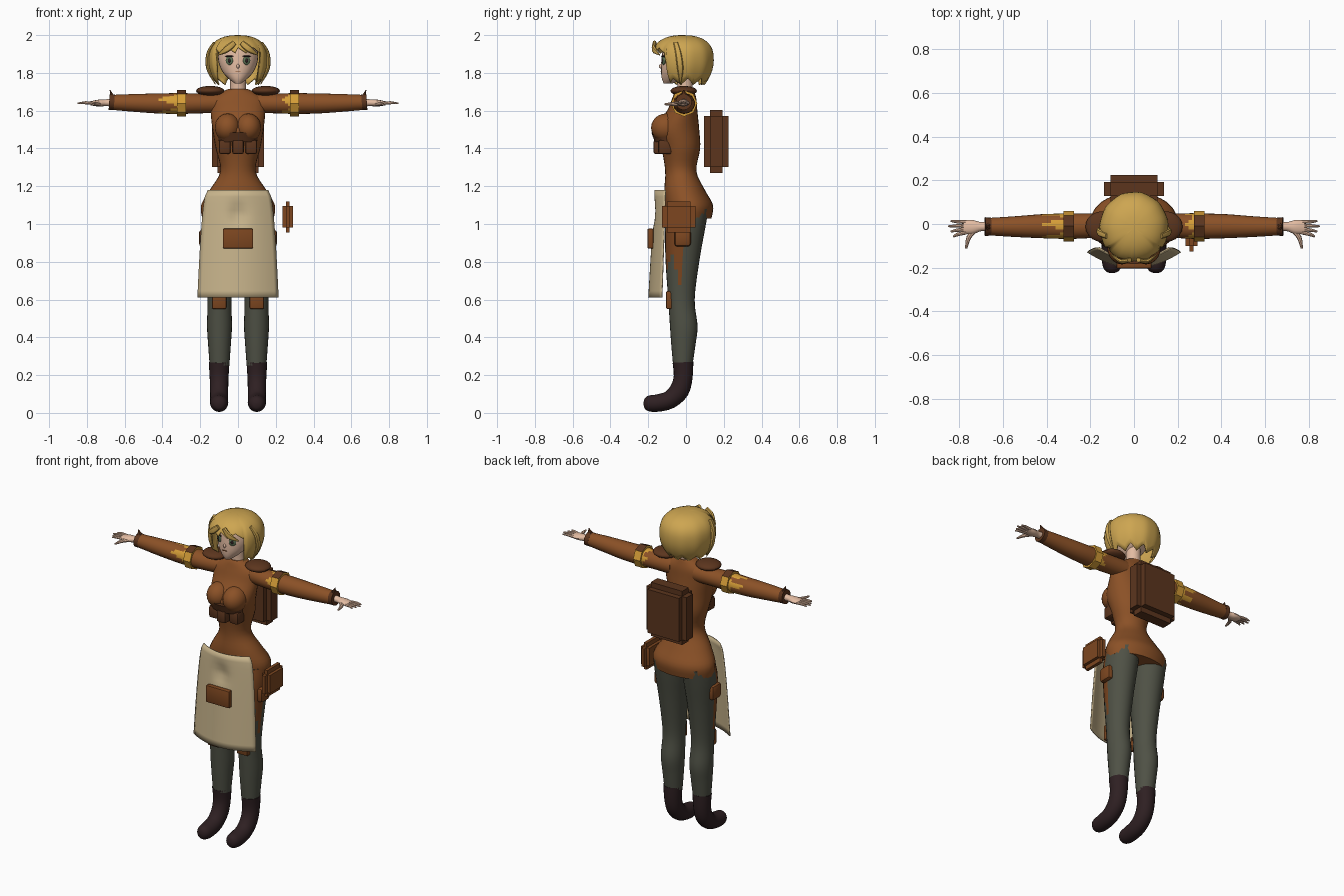
import bpy, bmesh
from math import sin, cos, pi, exp, radians, atan2
from mathutils import Vector, Matrix

if "Cube" in bpy.data.objects:
    bpy.data.objects.remove(bpy.data.objects["Cube"])


def material(name, *srgb):
    m = bpy.data.materials.new(name)
    m.use_nodes = True
    colour = [(c / 255) ** 2.2 for c in srgb] + [1]
    m.diffuse_color = colour
    m.node_tree.nodes["Principled BSDF"].inputs["Base Color"].default_value = colour
    return m


JACKET = material("jacket_brown", 138, 82, 43)
DARK = material("dark_leather", 92, 56, 35)
POUCH = material("pouch_leather", 124, 72, 37)
GOLD = material("gold", 212, 156, 58)
SKIN = material("skin", 226, 186, 160)
HAIR = material("blond_hair", 204, 164, 82)
CLOTH = material("apron_cloth", 198, 178, 138)
PANTS = material("trouser_grey", 80, 82, 71)
BOOT = material("boot_dark", 50, 37, 39)
EYE = material("eye_green", 96, 116, 88)


def finish(name, bm, mats, rule=None, angle=40):
    """Turn a bmesh into a shaded object, choosing materials by a face rule."""
    bmesh.ops.recalc_face_normals(bm, faces=bm.faces[:])
    bm.normal_update()
    if rule:
        for f in bm.faces:
            f.material_index = int(rule(f.calc_center_median(), f.normal))
    mesh = bpy.data.meshes.new(name)
    bm.to_mesh(mesh)
    bm.free()
    ob = bpy.data.objects.new(name, mesh)
    bpy.context.collection.objects.link(ob)
    for m in mats:
        mesh.materials.append(m)
    bpy.ops.object.select_all(action='DESELECT')
    ob.select_set(True)
    bpy.context.view_layer.objects.active = ob
    bpy.ops.object.shade_smooth_by_angle(angle=radians(angle))
    return ob


def spline(rows, steps):
    """Catmull-Rom interpolation of number rows."""
    out = []
    for i in range(len(rows) - 1):
        a, b, c, d = (rows[max(0, min(len(rows) - 1, i + k))] for k in (-1, 0, 1, 2))
        for s in range(steps):
            t = s / steps
            out.append([q + t * (r - p) / 2 + t * t * (p - 2.5 * q + 2 * r - w / 2)
                        + t ** 3 * (w - p + 3 * (q - r)) / 2
                        for p, q, r, w in zip(a, b, c, d)])
    return out + [list(rows[-1])]


def tube(name, rows, mats, side=(1, 0, 0), axis=None, n=20, steps=4, rule=None):
    """Loft ellipses; each row is x, y, z, radius along side, other radius."""
    rows = spline(rows, steps)
    pts = [Vector(r[:3]) for r in rows]
    bm = bmesh.new()
    rings = []
    for i, (p, r) in enumerate(zip(pts, rows)):
        t = Vector(axis) if axis else pts[min(i + 1, len(pts) - 1)] - pts[max(i - 1, 0)]
        t.normalize()
        u = Vector(side)
        u = (u - t * u.dot(t)).normalized()
        v = t.cross(u)
        rings.append([bm.verts.new(p + u * r[3] * cos(k * 2 * pi / n) + v * r[4] * sin(k * 2 * pi / n))
                      for k in range(n)])
    for a, b in zip(rings, rings[1:]):
        for k in range(n):
            bm.faces.new((a[k], a[k - 1], b[k - 1], b[k]))
    bm.faces.new(rings[0])
    bm.faces.new(rings[-1])
    return finish(name, bm, mats, rule)


def upright(name, rows, mats, x=0, **kw):
    """Loft level rings; each row is z, half width, front y, back y."""
    return tube(name, [(x, (f + b) / 2, z, w, (b - f) / 2) for z, w, f, b in rows],
                mats, axis=(0, 0, 1), **kw)


def box(name, lo, hi, mat, bevel=0.0):
    bm = bmesh.new()
    lo, hi = Vector(lo), Vector(hi)
    bmesh.ops.create_cube(bm, size=1, matrix=Matrix.Translation((lo + hi) / 2) @ Matrix.Diagonal((*(hi - lo), 1)))
    if bevel:
        bmesh.ops.bevel(bm, geom=bm.edges[:], offset=bevel, segments=2, affect='EDGES', profile=0.5)
    return finish(name, bm, [mat])


def ball(name, centre, radii, mat, yaw=0):
    bm = bmesh.new()
    bmesh.ops.create_uvsphere(bm, u_segments=20, v_segments=12, radius=1, matrix=Matrix.Translation(centre)
                              @ Matrix.Rotation(yaw, 4, 'Z') @ Matrix.Diagonal((*radii, 1)))
    return finish(name, bm, [mat])


def crossed_boxes(name, c, outer, inner, mat):
    """Stepped bag: three boxes, each reaching full size along one axis."""
    for i in range(3):
        h = [outer[k] if k == i else inner[k] for k in range(3)]
        box(f"{name}_{'xyz'[i]}", [a - b for a, b in zip(c, h)], [a + b for a, b in zip(c, h)], mat)


# Jacket body, chest and neck
upright("jacket", [(1.03, .19, -.1, .135), (1.1, .195, -.11, .143), (1.18, .15, -.115, .1),
                   (1.28, .093, -.11, .055), (1.4, .118, -.13, .075), (1.5, .135, -.16, .07),
                   (1.6, .145, -.1, .06), (1.66, .14, -.075, .055), (1.7, .08, -.06, .045),
                   (1.715, .05, -.05, .04)], [JACKET], n=28)
upright("neck", [(1.66, .05, -.045, .04), (1.72, .042, -.045, .035), (1.8, .042, -.05, .035)], [SKIN])
upright("chest_strap", [(1.435, .1, -.165, -.04), (1.485, .112, -.184, -.04)], [DARK], steps=1)
for s in (-1, 1):
    ball("chest", (s * .055, -.105, 1.51), (.068, .08, .075), JACKET)
for i in (-1, 0, 1):
    back = .025 * abs(i)
    box("chest_pouch", (i * .07 - .031, back - .172, 1.37), (i * .07 + .031, back - .1, 1.445), DARK, .012)

# Head and face
upright("head", [(1.745, .018, -.118, -.07), (1.77, .05, -.128, -.01), (1.81, .085, -.132, .05),
                 (1.87, .106, -.13, .09), (1.93, .1, -.12, .1), (1.97, .06, -.08, .06)], [SKIN], n=24)
ball("nose", (0, -.131, 1.835), (.008, .012, .012), SKIN)
box("mouth", (-.014, -.135, 1.804), (.014, -.128, 1.807), POUCH)
for s in (-1, 1):
    ball("eye", (s * .046, -.119, 1.865), (.021, .007, .023), EYE, s * .42)
    ball("pupil", (s * .046, -.124, 1.865), (.008, .006, .012), BOOT, s * .42)
    ball("eyelid", (s * .046, -.121, 1.888), (.024, .006, .004), BOOT, s * .42)


# Hair shell with a jagged hem, open around the face
def hair_radius(z):
    up = max(0, (z - 1.87) / .13)
    down = max(0, (1.87 - z) / .13)
    return (1 - up ** 2.6) ** .42 if up else 1 - .28 * down ** 2


bm = bmesh.new()
cols, rows = 64, 14
grid = []
for j in range(cols):
    a = j * 2 * pi / cols
    off = abs(atan2(sin(a), cos(a)))
    jag = abs(j % 6 - 3) / 3
    hem = 1.905 + .03 * jag if off < .95 else 1.735 + .035 * jag
    col = []
    for i in range(1, rows + 1):
        z = 2 - (2 - hem) * (i / rows) ** 1.7
        r = hair_radius(z) * (1 + .025 * jag * i / rows)
        col.append(bm.verts.new((.156 * r * sin(a), -.016 - .162 * r * cos(a), z)))
    grid.append(col)
crown = bm.verts.new((0, -.016, 2))
for j in range(cols):
    a, b = grid[j - 1], grid[j]
    bm.faces.new((crown, a[0], b[0]))
    for i in range(rows - 1):
        bm.faces.new((a[i], a[i + 1], b[i + 1], b[i]))
shell = finish("hair", bm, [HAIR], angle=60).modifiers.new("thickness", 'SOLIDIFY')
shell.thickness = .008
for s in (-1, 1):
    tube("side_lock", [(s * .125, -.055, 1.96, .012, .008), (s * .158, -.04, 1.9, .016, .01),
                       (s * .157, -.03, 1.82, .016, .01), (s * .12, -.03, 1.74, .002, .002)],
         [HAIR], side=(0, 1, 0), n=8)
    tube("fringe_lock", [(s * .02, -.165, 1.96, .015, .01), (s * .06, -.17, 1.925, .018, .01),
                         (s * .105, -.14, 1.895, .003, .003)], [HAIR], side=(0, 0, 1), n=8)

# Arms, cuffs, bands and hands
for s in (-1, 1):
    def torn_gold(c, normal, s=s):
        d = abs(c.x)
        jag = .05 * (1 + sin(5 * atan2(c.z - 1.64, c.y)))
        return .275 - .4 * jag < d < .3 if s > 0 else .3 < d < .32 + jag

    tube("sleeve", [(s * x, y, z, r, q) for x, y, z, r, q in (
        (.08, 0, 1.64, .05, .052), (.2, -.008, 1.638, .056, .052), (.3, -.01, 1.638, .058, .055),
        (.42, -.01, 1.638, .055, .053), (.55, -.012, 1.641, .047, .047), (.675, -.012, 1.644, .039, .039))],
        [JACKET, GOLD], side=(0, 1, 0), axis=(1, 0, 0), n=24, steps=6, rule=torn_gold)
    tube("arm_band", [(s * .275, -.01, 1.639, .07, .07), (s * .322, -.01, 1.639, .07, .07)], [GOLD, DARK],
         side=(0, 1, 0), n=8, steps=1, rule=lambda c, n: n.z > .85)
    tube("cuff", [(s * .655, -.012, 1.644, .041, .041), (s * .682, -.012, 1.646, .043, .043)], [DARK],
         side=(0, 1, 0), n=16, steps=1)
    tube("cuff_point", [(s * .665, -.012, 1.675, .025, .012), (s * .678, -.012, 1.71, .002, .002)], [DARK],
         side=(0, 1, 0), n=6, steps=1)
    ball("shoulder_pad", (s * .147, -.012, 1.705), (.075, .07, .026), DARK)
    tube("palm", [(s * .66, -.012, 1.643, .024, .022), (s * .7, -.012, 1.642, .021, .018),
                  (s * .74, -.014, 1.64, .033, .018), (s * .78, -.014, 1.639, .03, .011)],
         [SKIN], side=(0, 1, 0), n=12)
    for k in range(4):
        y = .009 - .016 * k
        tip = .85 - .012 * abs(k - 1)
        tube("finger", [(s * .768, y, 1.639, .009, .009), (s * .81, y * 1.25, 1.642, .008, .008),
                        (s * tip, y * 1.5, 1.638, .004, .004)], [SKIN], side=(0, 0, 1), n=8, steps=2)
    tube("thumb", [(s * .725, -.025, 1.638, .012, .012), (s * .755, -.06, 1.636, .011, .011),
                   (s * .768, -.112, 1.634, .005, .005)], [SKIN], side=(0, 0, 1), n=8, steps=3)

# Legs, boots, knee patches and thigh pouches
for s in (-1, 1):
    def stained(c, normal, s=s):
        return c.z > .75 + .08 * sin(c.y * 60) and s * normal.x > .3 and c.y < -.02

    upright("trouser_leg", [(.25, .052, -.068, .034), (.36, .06, -.078, .05), (.46, .066, -.085, .061),
                            (.6, .064, -.094, .046), (.8, .078, -.108, .07), (.98, .093, -.11, .102),
                            (1.08, .09, -.09, .12)], [PANTS, POUCH], x=s * .098, n=24, steps=5, rule=stained)
    tube("boot", [(s * .1, y, z, r, q) for y, z, r, q in (
        (-.016, .268, .055, .055), (-.015, .19, .05, .05), (-.035, .12, .048, .052), (-.085, .07, .048, .048),
        (-.15, .052, .048, .046), (-.195, .05, .042, .042), (-.218, .05, .026, .028), (-.225, .05, .004, .004))],
        [BOOT], steps=3)
    box("knee_patch", (s * .1 - .038, -.106, .55), (s * .1 + .038, -.07, .645), POUCH, .008)
    box("thigh_pouch", (s * .185 - .022, -.062, .88), (s * .185 + .022, .026, .97), POUCH, .018)

# Apron sheet and its pocket
bm = bmesh.new()
nu, nv = 20, 16
sheet = []
for j in range(nv + 1):
    t = j / nv
    z = 1.18 - .57 * t
    half = .16 + .055 * t ** .45
    sheet.append([])
    for i in range(nu + 1):
        u = 2 * i / nu - 1
        dent = .025 * exp(-(u / .25) ** 2 - ((z - 1.05) / .05) ** 2)
        y = -.166 - .034 * t + (.055 + .015 * t) * u * u + dent
        sheet[-1].append(bm.verts.new((u * half, y, z)))
for a, b in zip(sheet, sheet[1:]):
    for i in range(nu):
        bm.faces.new((a[i], a[i + 1], b[i + 1], b[i]))
apron = finish("apron", bm, [CLOTH]).modifiers.new("thickness", 'SOLIDIFY')
apron.thickness = .006
box("apron_pocket", (-.08, -.204, .87), (.08, -.172, .975), POUCH, .006)

# Backpack and hip bag
crossed_boxes("backpack", (0, .16, 1.437), (.138, .065, .167), (.108, .032, .135), DARK)
crossed_boxes("hip_bag", (.263, -.038, 1.038), (.028, .088, .082), (.01, .063, .056), POUCH)
box("hip_bag_body", (.236, -.1, .985), (.29, .025, 1.092), POUCH, .006)
